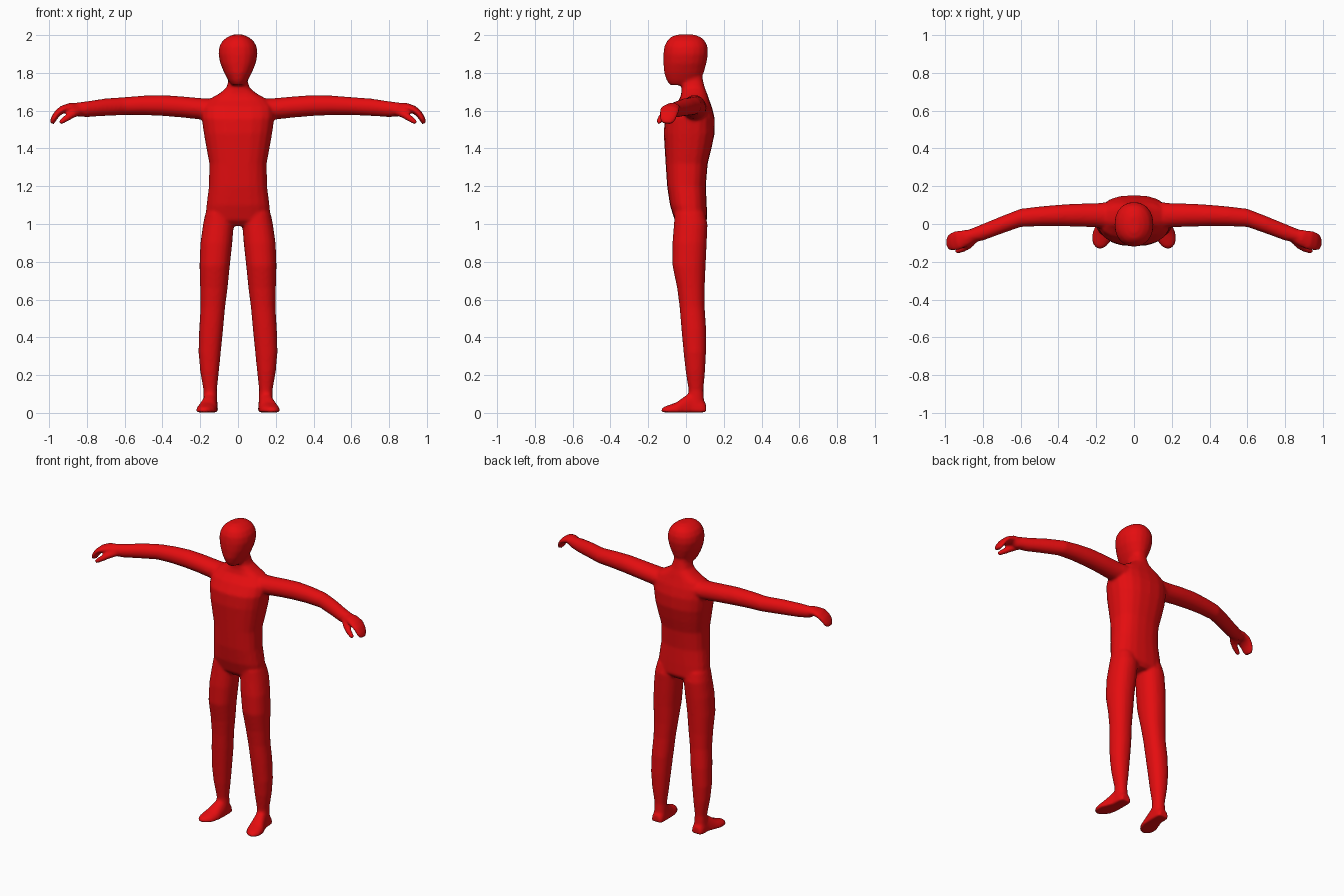
import bpy, bmesh, math
from mathutils import Vector

bm = bmesh.new()
SIDES = 20


def loft(sections, ref, axis=None, power=2.0, floor=None):
    """Closed tube through (x, y, z, half width along ref, half width across)."""
    pts = [Vector(s[:3]) for s in sections]
    rings = []
    for i, s in enumerate(sections):
        t = Vector(axis) if axis else pts[min(i + 1, len(pts) - 1)] - pts[max(i - 1, 0)]
        t.normalize()
        u = Vector(ref)
        u = (u - t * u.dot(t)).normalized()
        v = t.cross(u)
        ring = []
        for k in range(SIDES):
            a = 2 * math.pi * k / SIDES
            c, d = math.cos(a), math.sin(a)
            p = pts[i] + u * s[3] * math.copysign(abs(c) ** (2 / power), c) \
                + v * s[4] * math.copysign(abs(d) ** (2 / power), d)
            if floor is not None:
                p.z = max(p.z, floor)
            ring.append(bm.verts.new(p))
        rings.append(ring)
    for a, b in zip(rings, rings[1:]):
        for k in range(SIDES):
            n = (k + 1) % SIDES
            bm.faces.new((a[k], a[n], b[n], b[k]))
    bm.faces.new(rings[0][::-1])
    bm.faces.new(rings[-1])


def upright(rows, power=2.0):
    """Horizontal slices: (z, x centre, half width, front y, back y)."""
    loft([(cx, (f + b) / 2, z, w, (b - f) / 2) for z, cx, w, f, b in rows],
         (1, 0, 0), (0, 0, 1), power)


# Torso, shoulders and neck
upright([(0.99, 0, 0.10, -0.03, 0.09), (1.02, 0, 0.172, -0.06, 0.112),
         (1.10, 0, 0.167, -0.085, 0.11), (1.20, 0, 0.154, -0.10, 0.105),
         (1.32, 0, 0.152, -0.108, 0.115), (1.40, 0, 0.167, -0.113, 0.135),
         (1.48, 0, 0.181, -0.118, 0.152), (1.56, 0, 0.192, -0.112, 0.152),
         (1.62, 0, 0.19, -0.075, 0.137), (1.66, 0, 0.155, -0.035, 0.122),
         (1.69, 0, 0.10, -0.025, 0.112), (1.72, 0, 0.062, -0.024, 0.10),
         (1.76, 0, 0.05, -0.03, 0.09), (1.82, 0, 0.05, -0.03, 0.08)], 2.5)

# Head, with the chin pushed forward
upright([(1.735, 0, 0.032, -0.085, 0.03), (1.76, 0, 0.052, -0.103, 0.075),
         (1.80, 0, 0.073, -0.116, 0.094), (1.85, 0, 0.094, -0.12, 0.108),
         (1.90, 0, 0.104, -0.12, 0.117), (1.94, 0, 0.099, -0.115, 0.114),
         (1.97, 0, 0.082, -0.10, 0.10), (1.99, 0, 0.056, -0.08, 0.078),
         (2.003, 0, 0.025, -0.045, 0.04)], 2.15)

for s in (-1, 1):
    # Leg
    upright([(z, s * (i + o) / 2, (o - i) / 2, f, b) for z, i, o, f, b in (
        (1.06, 0.03, 0.172, -0.06, 0.10), (1.00, 0.022, 0.185, -0.064, 0.114),
        (0.90, 0.03, 0.199, -0.072, 0.110), (0.78, 0.043, 0.204, -0.072, 0.104),
        (0.66, 0.055, 0.200, -0.047, 0.099), (0.56, 0.068, 0.198, -0.034, 0.099),
        (0.44, 0.079, 0.206, -0.024, 0.107), (0.32, 0.091, 0.209, -0.013, 0.106),
        (0.22, 0.101, 0.200, -0.002, 0.101), (0.12, 0.112, 0.183, 0.014, 0.092),
        (0.04, 0.108, 0.185, 0.01, 0.098))], 2.2)

    # Foot, turned slightly outward with a flat sole
    loft([(s * x, y, 0.008, w, h) for x, y, w, h in (
        (0.147, 0.106, 0.032, 0.04), (0.147, 0.085, 0.04, 0.07),
        (0.148, 0.03, 0.042, 0.105), (0.156, -0.01, 0.048, 0.078),
        (0.166, -0.05, 0.055, 0.048), (0.173, -0.09, 0.05, 0.034),
        (0.178, -0.116, 0.034, 0.025), (0.180, -0.130, 0.016, 0.014))],
         (1, 0, 0), (0, 1, 0), 2.3, floor=0.003)

    # Arm, bending forward past the elbow
    loft([(s * x, (f + b) / 2, (lo + hi) / 2, (b - f) / 2, (hi - lo) / 2)
          for x, f, b, lo, hi in (
        (0.10, -0.03, 0.12, 1.55, 1.66), (0.20, -0.018, 0.11, 1.553, 1.667),
        (0.30, -0.014, 0.108, 1.564, 1.676), (0.40, -0.012, 0.102, 1.572, 1.683),
        (0.50, -0.012, 0.093, 1.577, 1.68), (0.60, -0.016, 0.081, 1.577, 1.672),
        (0.70, -0.051, 0.042, 1.572, 1.665), (0.80, -0.088, 0.001, 1.566, 1.65),
        (0.87, -0.098, -0.028, 1.57, 1.641), (0.90, -0.10, -0.035, 1.59, 1.64))],
         (0, 1, 0), (s, 0, 0))

    # Hand with curled fingers
    loft([(s * x, y, z, w, t) for x, y, z, w, t in (
        (0.84, -0.060, 1.605, 0.033, 0.030), (0.89, -0.074, 1.616, 0.044, 0.026),
        (0.93, -0.086, 1.606, 0.052, 0.021), (0.958, -0.092, 1.584, 0.050, 0.018),
        (0.976, -0.097, 1.556, 0.044, 0.016), (0.985, -0.099, 1.532, 0.028, 0.012))],
         (0, 1, 0))

    # Thumb
    loft([(s * x, y, z, r, r) for x, y, z, r in (
        (0.84, -0.075, 1.597, 0.022), (0.875, -0.112, 1.582, 0.021),
        (0.905, -0.132, 1.562, 0.018), (0.932, -0.142, 1.544, 0.015),
        (0.945, -0.146, 1.535, 0.010))], (0, 0, 1))

bmesh.ops.recalc_face_normals(bm, faces=bm.faces[:])
mesh = bpy.data.meshes.new("body")
bm.to_mesh(mesh)
bm.free()
body = bpy.data.objects.new("body", mesh)
bpy.context.collection.objects.link(body)

# Fuse the parts into one soft skin
skin = body.modifiers.new("fuse", 'REMESH')
skin.mode = 'VOXEL'
skin.voxel_size = 0.008
skin.use_smooth_shade = True
soft = body.modifiers.new("soften", 'SMOOTH')
soft.factor = 0.5
soft.iterations = 8

red = bpy.data.materials.new("red")
red.diffuse_color = (0.78, 0.004, 0.005, 1)
mesh.materials.append(red)
for p in mesh.polygons:
    p.use_smooth = True
